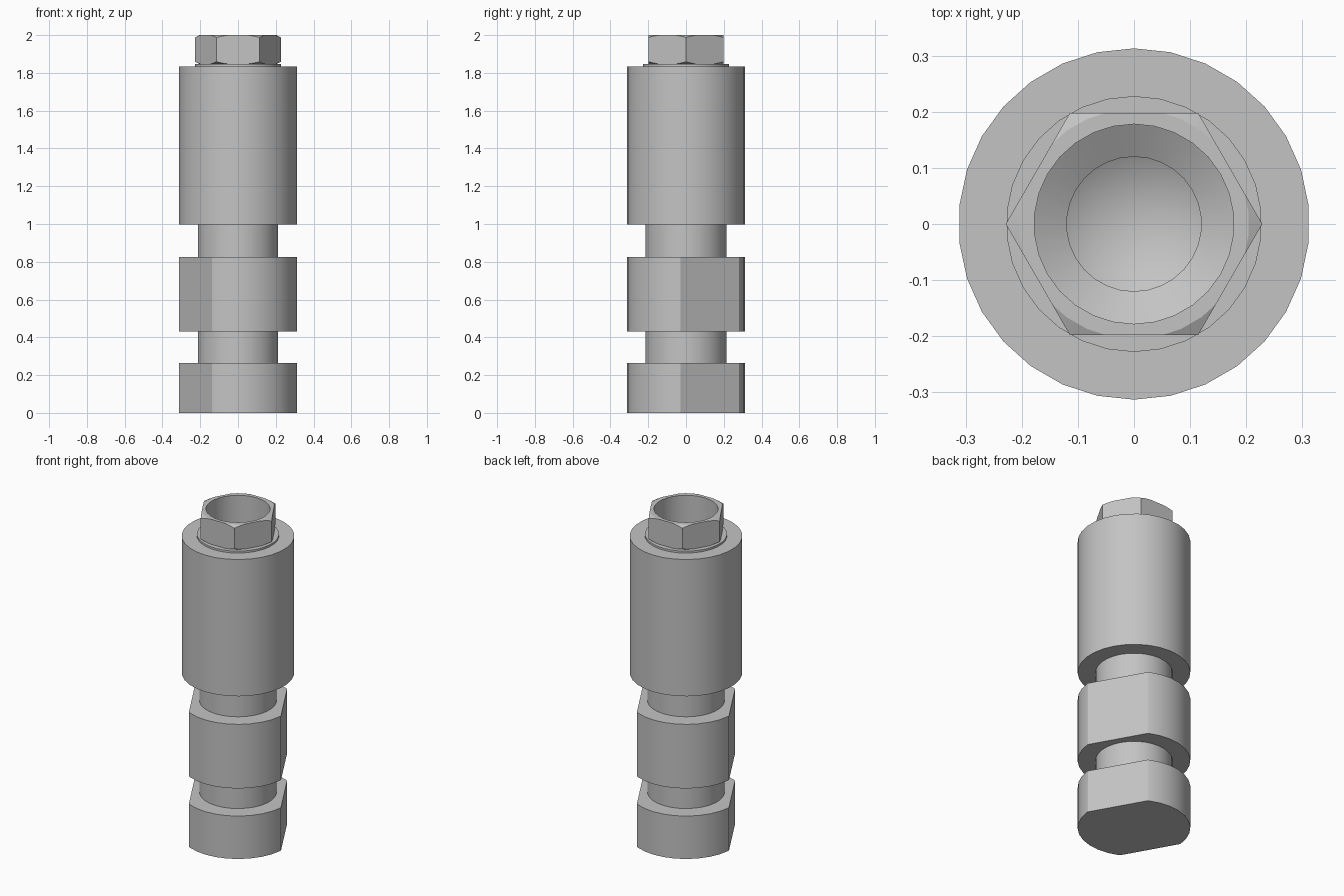
import bpy, bmesh, math
from mathutils import Vector

cube = bpy.data.objects.get("Cube")
if cube:
    bpy.data.objects.remove(cube, do_unlink=True)

GREY = (0.55, 0.55, 0.55, 1)
metal = bpy.data.materials.new("plain_grey_metal")
metal.use_nodes = True
metal.diffuse_color = GREY
for node in metal.node_tree.nodes:
    if node.type == 'BSDF_PRINCIPLED':
        node.inputs["Base Color"].default_value = GREY


def turned_part(name, profile, flats=(), apothem=0.0, sides=30):
    """Spin a (radius, height) profile about z, then cut flats facing the given angles."""
    bm = bmesh.new()
    verts = [bm.verts.new((0, r, z)) for r, z in profile]
    edges = [bm.edges.new(pair) for pair in zip(verts, verts[1:])]
    bmesh.ops.spin(bm, geom=verts + edges, axis=(0, 0, 1), cent=(0, 0, 0),
                   angle=math.tau, steps=sides, use_duplicate=False)
    bmesh.ops.remove_doubles(bm, verts=bm.verts[:], dist=1e-4)
    for degrees in flats:
        a = math.radians(degrees)
        normal = Vector((math.cos(a), math.sin(a), 0))
        cut = bmesh.ops.bisect_plane(bm, geom=bm.verts[:] + bm.edges[:] + bm.faces[:],
                                     plane_co=normal * apothem, plane_no=normal,
                                     clear_outer=True)
        rim = [e for e in cut["geom_cut"]
               if isinstance(e, bmesh.types.BMEdge) and e.is_boundary]
        bmesh.ops.edgeloop_fill(bm, edges=rim)
    bmesh.ops.recalc_face_normals(bm, faces=bm.faces[:])
    mesh = bpy.data.meshes.new(name)
    bm.to_mesh(mesh)
    bm.free()
    mesh.materials.append(metal)
    obj = bpy.data.objects.new(name, mesh)
    bpy.context.collection.objects.link(obj)
    bpy.ops.object.select_all(action='DESELECT')
    obj.select_set(True)
    bpy.context.view_layer.objects.active = obj
    bpy.ops.object.shade_smooth_by_angle(angle=math.radians(20))
    return obj


def disc(radius, bottom, top):
    return [(0, bottom), (radius, bottom), (radius, top), (0, top)]


BODY, NECK, SOCKET = 0.313, 0.214, 0.178
WRENCH_FLATS = (29.5, 209.5)

# Lower blocks with two wrench flats, joined by round necks
turned_part("base_block", disc(BODY, 0, 0.263), WRENCH_FLATS, 0.257)
turned_part("lower_neck", disc(NECK, 0.263, 0.432))
turned_part("middle_block", disc(BODY, 0.432, 0.825), WRENCH_FLATS, 0.257)
turned_part("upper_neck", disc(NECK, 0.825, 0.997))

# Long round sleeve, open at the top for the socket
turned_part("sleeve", [(0, 0.997), (BODY, 0.997), (BODY, 1.835), (SOCKET, 1.835)])
turned_part("washer", [(SOCKET, 1.835), (0.228, 1.835), (0.228, 1.847), (SOCKET, 1.847)])

# Hexagonal head with chamfered corners and a stepped, drilled socket
turned_part("hex_head",
            [(SOCKET, 1.847), (0.205, 1.847), (0.24, 1.865), (0.24, 1.982),
             (0.205, 2), (SOCKET, 2), (SOCKET, 1.75), (0.12, 1.715),
             (0.12, 1.4), (0, 1.33)],
            range(30, 390, 60), 0.198)
